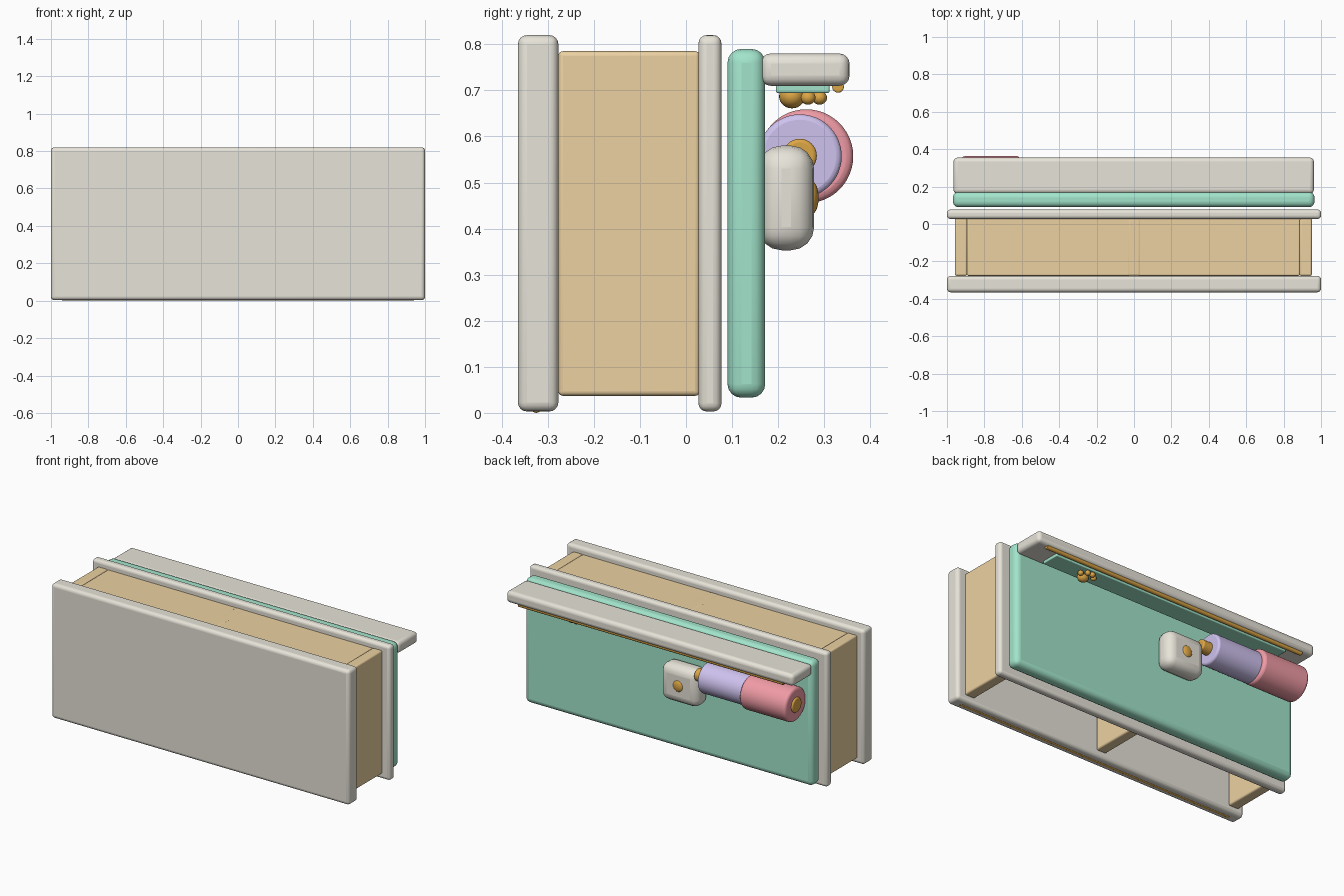
import bpy, bmesh
from math import pi
from mathutils import Matrix

if "Cube" in bpy.data.objects:
    bpy.data.objects.remove(bpy.data.objects["Cube"])


def material(name, rgb):
    m = bpy.data.materials.new(name)
    m.diffuse_color = (*rgb, 1)
    m.use_nodes = True
    m.node_tree.nodes["Principled BSDF"].inputs["Base Color"].default_value = m.diffuse_color
    return m


CREAM = material("cream", (0.80, 0.77, 0.69))
TAN = material("tan", (0.84, 0.64, 0.36))
GREEN = material("mint", (0.36, 0.78, 0.60))
ORANGE = material("orange", (0.72, 0.38, 0.06))
LILAC = material("lilac", (0.62, 0.54, 0.86))
RED = material("coral", (0.88, 0.33, 0.38))


def finish(name, bm, mat, bevel=0.0, segments=4):
    me = bpy.data.meshes.new(name)
    bm.to_mesh(me)
    bm.free()
    ob = bpy.data.objects.new(name, me)
    bpy.context.collection.objects.link(ob)
    me.materials.append(mat)
    if bevel:
        mod = ob.modifiers.new("bevel", 'BEVEL')
        mod.width, mod.segments = bevel, segments
        mod.limit_method = 'ANGLE'
    bpy.context.view_layer.objects.active = ob
    bpy.ops.object.select_all(action='DESELECT')
    ob.select_set(True)
    bpy.ops.object.shade_smooth_by_angle(angle=0.7)
    return ob


def box(name, x, y, z, mat, bevel):
    """Rounded box given as (min, max) ranges."""
    bm = bmesh.new()
    bmesh.ops.create_cube(bm, size=1)
    for v in bm.verts:
        v.co = [(a + b) / 2 + c * (b - a) for (a, b), c in zip((x, y, z), v.co)]
    return finish(name, bm, mat, bevel)


def rod(name, x, y, z, r, mat, bevel, sides=48):
    """Cylinder along x."""
    bm = bmesh.new()
    bmesh.ops.create_cone(bm, cap_ends=True, segments=sides, radius1=r, radius2=r,
                          depth=x[1] - x[0],
                          matrix=Matrix.Translation(((x[0] + x[1]) / 2, y, z)) @ Matrix.Rotation(pi / 2, 4, 'Y'))
    return finish(name, bm, mat, bevel, 3)


def ball(name, centre, size, mat):
    bm = bmesh.new()
    bmesh.ops.create_uvsphere(bm, u_segments=24, v_segments=14, radius=1,
                              matrix=Matrix.Translation(centre) @ Matrix.Diagonal((*size, 1)))
    return finish(name, bm, mat)


# outer panels
box("front_panel", (-1, 1), (-0.365, -0.277), (0.003, 0.82), CREAM, 0.02)
box("inner_panel", (-1, 1), (0.027, 0.077), (0.003, 0.82), CREAM, 0.018)

# open-bottomed frame between the panels
box("frame_top", (-0.893, 0.887), (-0.277, 0.03), (0.72, 0.783), TAN, 0.008)
for name, x in (("frame_end_left", -0.925), ("frame_divider", 0), ("frame_end_right", 0.918)):
    box(name, (x - 0.033, x + 0.033), (-0.277, 0.03), (0.037, 0.785), TAN, 0.01)

# sliding back panel and shelf
box("back_panel", (-0.968, 0.965), (0.09, 0.172), (0.033, 0.79), GREEN, 0.03)
box("shelf", (-0.965, 0.962), (0.162, 0.355), (0.71, 0.78), CREAM, 0.022)
box("shelf_pad", (-0.80, 0.80), (0.195, 0.312), (0.694, 0.72), GREEN, 0.005)

# trim cords
rod("shelf_trim", (-0.89, 0.89), 0.33, 0.708, 0.013, ORANGE, 0.003, 16)
rod("front_trim", (-0.94, 0.94), -0.325, 0.012, 0.012, ORANGE, 0.003, 16)

# paw ornament under the shelf
ball("paw_pad", (0.55, 0.23, 0.687), (0.033, 0.028, 0.026), ORANGE)
for i, (dx, y) in enumerate(((-0.045, 0.265), (-0.016, 0.29), (0.016, 0.29), (0.045, 0.265))):
    ball(f"paw_toe_{i + 1}", (0.55 + dx, y, 0.684), (0.016, 0.016, 0.015), ORANGE)

# bracket with button
box("bracket", (-0.27, -0.015), (0.157, 0.278), (0.353, 0.58), CREAM, 0.05)
ball("bracket_button", (-0.14, 0.272, 0.467), (0.035, 0.016, 0.036), ORANGE)

# two-stage barrel with axle
rod("barrel_inner", (-0.66, -0.31), 0.247, 0.557, 0.091, LILAC, 0.012)
rod("barrel_outer", (-0.92, -0.61), 0.261, 0.557, 0.102, RED, 0.016)
rod("axle_inner", (-0.35, -0.25), 0.247, 0.558, 0.037, ORANGE, 0.008, 32)
rod("axle_cap", (-0.93, -0.88), 0.261, 0.557, 0.045, ORANGE, 0.008, 32)
